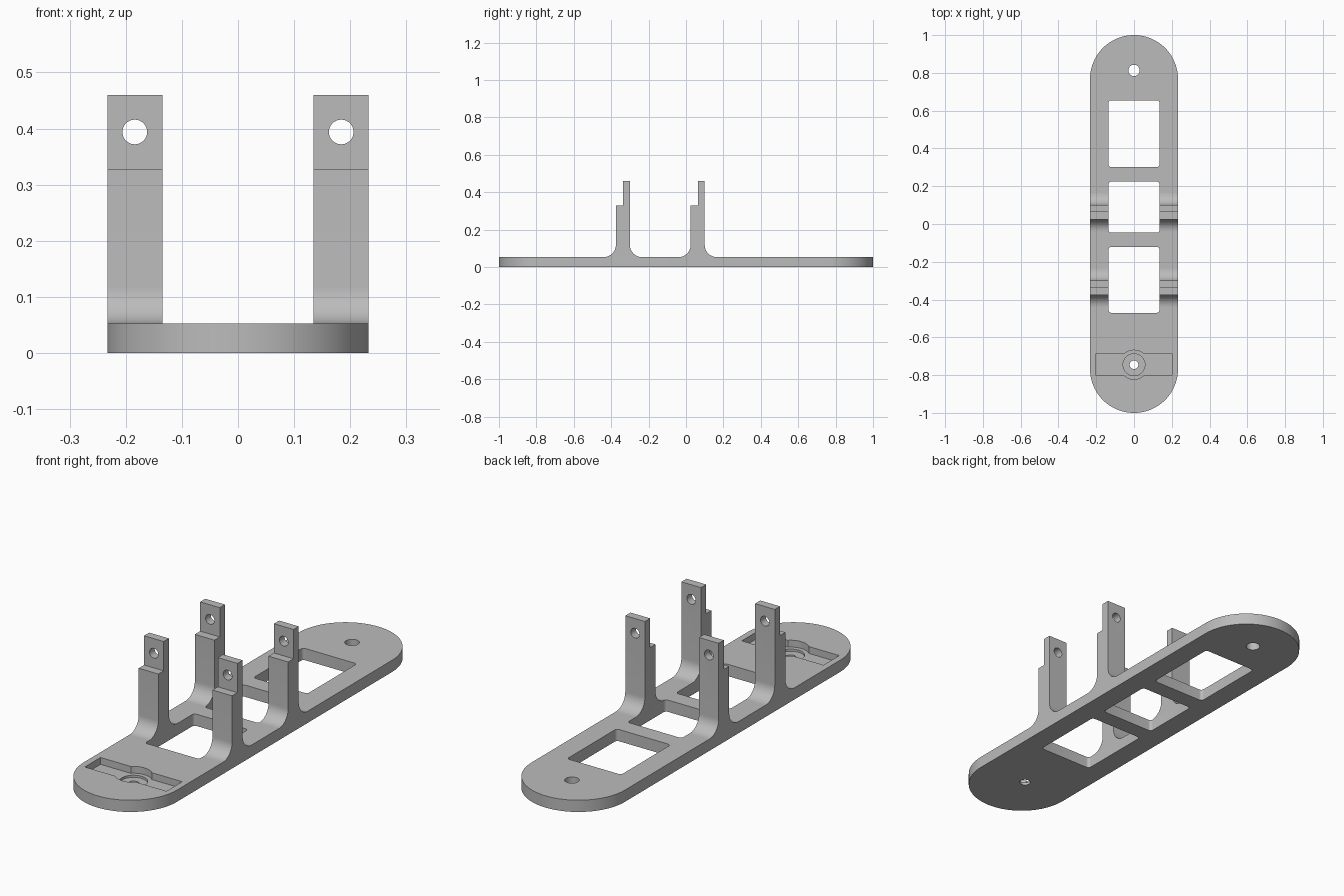
import bpy, bmesh
from math import sin, cos, pi, radians
from mathutils import Vector

cube = bpy.data.objects.get("Cube")
if cube:
    bpy.data.objects.remove(cube, do_unlink=True)

grey = bpy.data.materials.new("light_grey")
grey.use_nodes = True
colour = (0.5, 0.5, 0.5, 1)
grey.diffuse_color = colour
grey.node_tree.nodes["Principled BSDF"].inputs["Base Color"].default_value = colour

T = 0.053          # plate thickness
W = 0.233          # half width of the plate
INNER = 0.135      # half width of the windows


def arc(cx, cy, r, start, end, n):
    """Points along an arc, angles in degrees."""
    angles = [radians(start + (end - start) * i / n) for i in range(n + 1)]
    return [(cx + r * cos(a), cy + r * sin(a)) for a in angles]


def rounded_rect(x, y0, y1, r):
    return (arc(x - r, y1 - r, r, 0, 90, 6) + arc(r - x, y1 - r, r, 90, 180, 6)
            + arc(r - x, y0 + r, r, 180, 270, 6) + arc(x - r, y0 + r, r, 270, 360, 6))


def circle(x, y, r, n=48):
    return arc(x, y, r, 0, 360, n)[:-1]


def prism(name, points, axis, low, high):
    """Extrude a closed 2D profile along the given axis."""
    place = {"x": lambda p: (low, p[0], p[1]),
             "y": lambda p: (p[0], low, p[1]),
             "z": lambda p: (p[0], p[1], low)}[axis]
    bm = bmesh.new()
    face = bm.faces.new([bm.verts.new(place(p)) for p in points])
    top = bmesh.ops.extrude_face_region(bm, geom=[face])["geom"]
    shift = Vector([high - low if a == axis else 0 for a in "xyz"])
    bmesh.ops.translate(bm, vec=shift,
                        verts=[v for v in top if isinstance(v, bmesh.types.BMVert)])
    bmesh.ops.recalc_face_normals(bm, faces=bm.faces)
    mesh = bpy.data.meshes.new(name)
    bm.to_mesh(mesh)
    bm.free()
    mesh.materials.append(grey)
    obj = bpy.data.objects.new(name, mesh)
    bpy.context.collection.objects.link(obj)
    return obj


def activate(obj):
    bpy.ops.object.select_all(action="DESELECT")
    obj.select_set(True)
    bpy.context.view_layer.objects.active = obj


def cut(obj, points, axis, low, high):
    """Subtract an extruded profile from the object."""
    cutter = prism("cutter", points, axis, low, high)
    cutter.hide_render = True
    mod = obj.modifiers.new("cut", "BOOLEAN")
    mod.operation, mod.solver, mod.object = "DIFFERENCE", "EXACT", cutter
    activate(obj)
    bpy.ops.object.modifier_apply(modifier=mod.name)
    bpy.data.objects.remove(cutter, do_unlink=True)


def smooth(obj):
    activate(obj)
    bpy.ops.object.shade_smooth_by_angle(angle=radians(30))


# Base plate with round ends
outline = arc(0, 1 - W, W, 0, 180, 48) + arc(0, W - 1, W, 180, 360, 48)
plate = prism("base_plate", outline, "z", 0, T)

# Three windows and the screw hole at the back
for y0, y1 in ((0.302, 0.655), (-0.046, 0.224), (-0.47, -0.121)):
    cut(plate, rounded_rect(INNER, y0, y1, 0.014), "z", -0.1, 0.1)
cut(plate, circle(0, 0.813, 0.03), "z", -0.1, 0.1)

# Recess for a horn at the front: slot, hub, counterbore, screw hole
HUB = -0.745
cut(plate, rounded_rect(0.204, HUB - 0.056, HUB + 0.056, 0.003), "z", 0.022, 0.1)
cut(plate, circle(0, HUB, 0.077), "z", 0.022, 0.1)
cut(plate, circle(0, HUB, 0.058), "z", 0.012, 0.1)
cut(plate, circle(0, HUB, 0.023), "z", -0.1, 0.1)
smooth(plate)

# Four stepped posts with filleted feet
R = 0.065
for row, y in (("front", -0.375), ("back", 0.025)):
    back = y + 0.075
    profile = (arc(y - R, T + R, R, 270, 360, 12)
               + [(y, 0.328), (y + 0.038, 0.328), (y + 0.038, 0.46), (back, 0.46)]
               + arc(back + R, T + R, R, 180, 270, 12))
    for side, s in (("left", 1), ("right", -1)):
        low, high = sorted((s * INNER, s * W))
        post = prism(f"{row}_{side}_post", profile, "x", low, high)
        cut(post, circle(s * 0.184, 0.394, 0.022, 32), "y", y - 0.1, back + 0.1)
        smooth(post)
